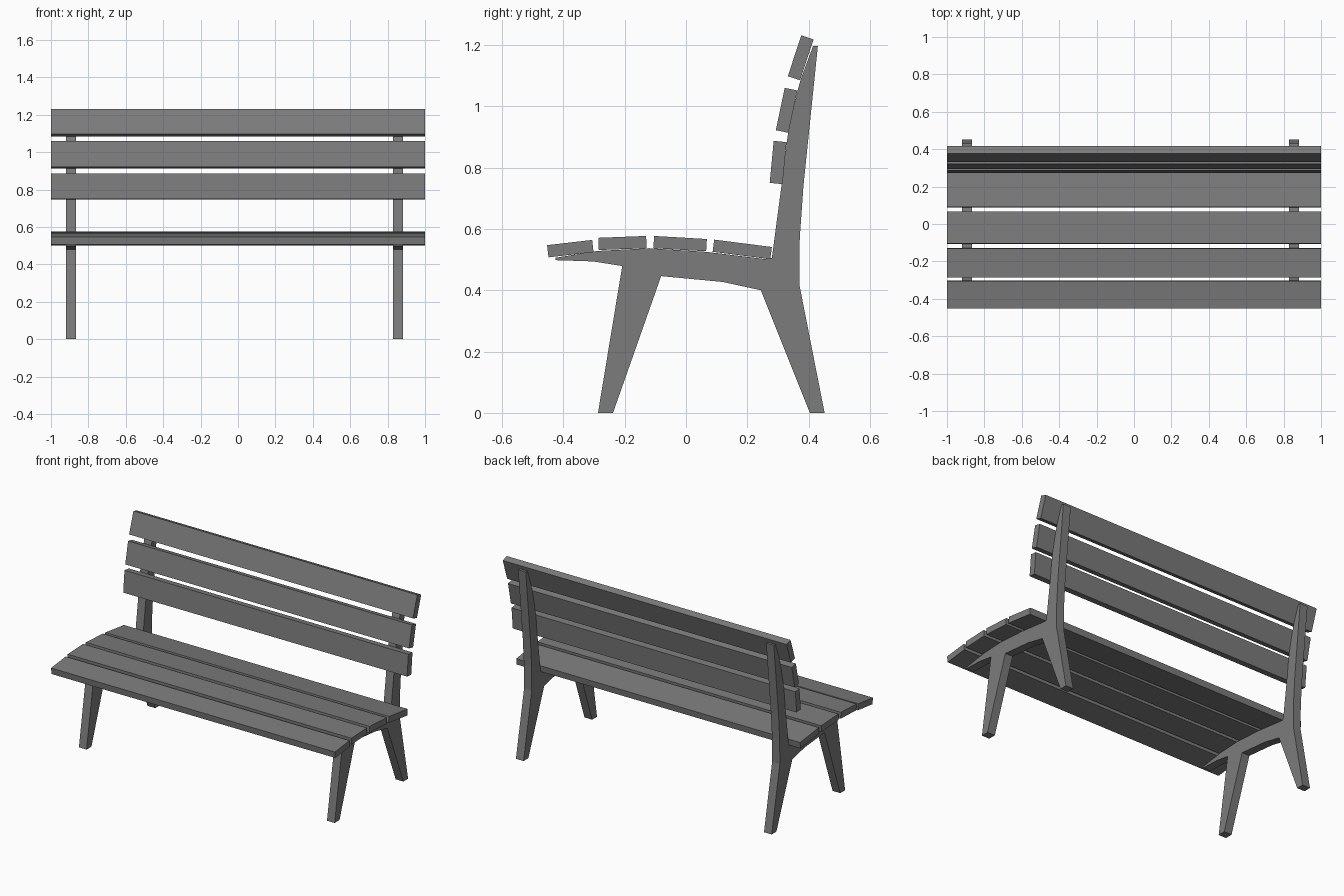
import bpy
import bmesh
from mathutils import Vector

cube = bpy.data.objects.get("Cube")
if cube:
    bpy.data.objects.remove(cube, do_unlink=True)

grey = bpy.data.materials.new("grey_paint")
grey.use_nodes = True
colour = (0.2, 0.2, 0.2, 1)
grey.diffuse_color = colour
grey.node_tree.nodes["Principled BSDF"].inputs["Base Color"].default_value = colour


def extrude_profile(name, points, x0, x1):
    """Solid made from a side profile of (y, z) points, swept from x0 to x1."""
    bm = bmesh.new()
    face = bm.faces.new([bm.verts.new((x0, y, z)) for y, z in points])
    swept = bmesh.ops.extrude_face_region(bm, geom=[face])["geom"]
    verts = [v for v in swept if isinstance(v, bmesh.types.BMVert)]
    bmesh.ops.translate(bm, verts=verts, vec=(x1 - x0, 0, 0))
    bmesh.ops.recalc_face_normals(bm, faces=bm.faces)
    mesh = bpy.data.meshes.new(name)
    bm.to_mesh(mesh)
    bm.free()
    mesh.materials.append(grey)
    obj = bpy.data.objects.new(name, mesh)
    bpy.context.collection.objects.link(obj)
    return obj


def slat(name, start, end, thickness):
    """Full-width board from start to end, thickened to the right of its run."""
    a, b = Vector(start), Vector(end)
    run = (b - a).normalized()
    offset = Vector((run.y, -run.x)) * thickness
    extrude_profile(name, [a, b, b + offset, a + offset], -1, 1)


# Side frames: legs, seat rail and back post in one outline
frame = [
    (-0.287, 0), (-0.208, 0.479), (-0.303, 0.494), (-0.425, 0.498),
    (-0.425, 0.506), (-0.29, 0.528), (-0.12, 0.537), (0.068, 0.525),
    (0.255, 0.502), (0.28, 0.505), (0.312, 0.746), (0.329, 0.885),
    (0.334, 0.92), (0.365, 1.055), (0.375, 1.09), (0.414, 1.196),
    (0.43, 1.196), (0.383, 0.74), (0.371, 0.57), (0.37, 0.417),
    (0.452, 0), (0.404, 0), (0.244, 0.4), (0.12, 0.427), (-0.081, 0.446),
    (-0.238, 0),
]
extrude_profile("right_frame", frame, -0.92, -0.866)
extrude_profile("left_frame", frame, 0.828, 0.882)

# Seat boards, front to back, following the curved rail
seat_runs = [
    ((-0.453, 0.547), (-0.306, 0.564)),
    ((-0.286, 0.571), (-0.13, 0.577)),
    ((-0.104, 0.577), (0.068, 0.567)),
    ((0.092, 0.565), (0.28, 0.541)),
]
for i, (start, end) in enumerate(seat_runs, 1):
    slat(f"seat_slat_{i}", start, end, 0.04)

# Backrest boards, bottom to top, leaning further back as they rise
back_runs = [
    ((0.273, 0.75), (0.286, 0.887)),
    ((0.293, 0.922), (0.322, 1.06)),
    ((0.332, 1.098), (0.376, 1.231)),
]
for i, (start, end) in enumerate(back_runs, 1):
    slat(f"back_slat_{i}", start, end, 0.042)
